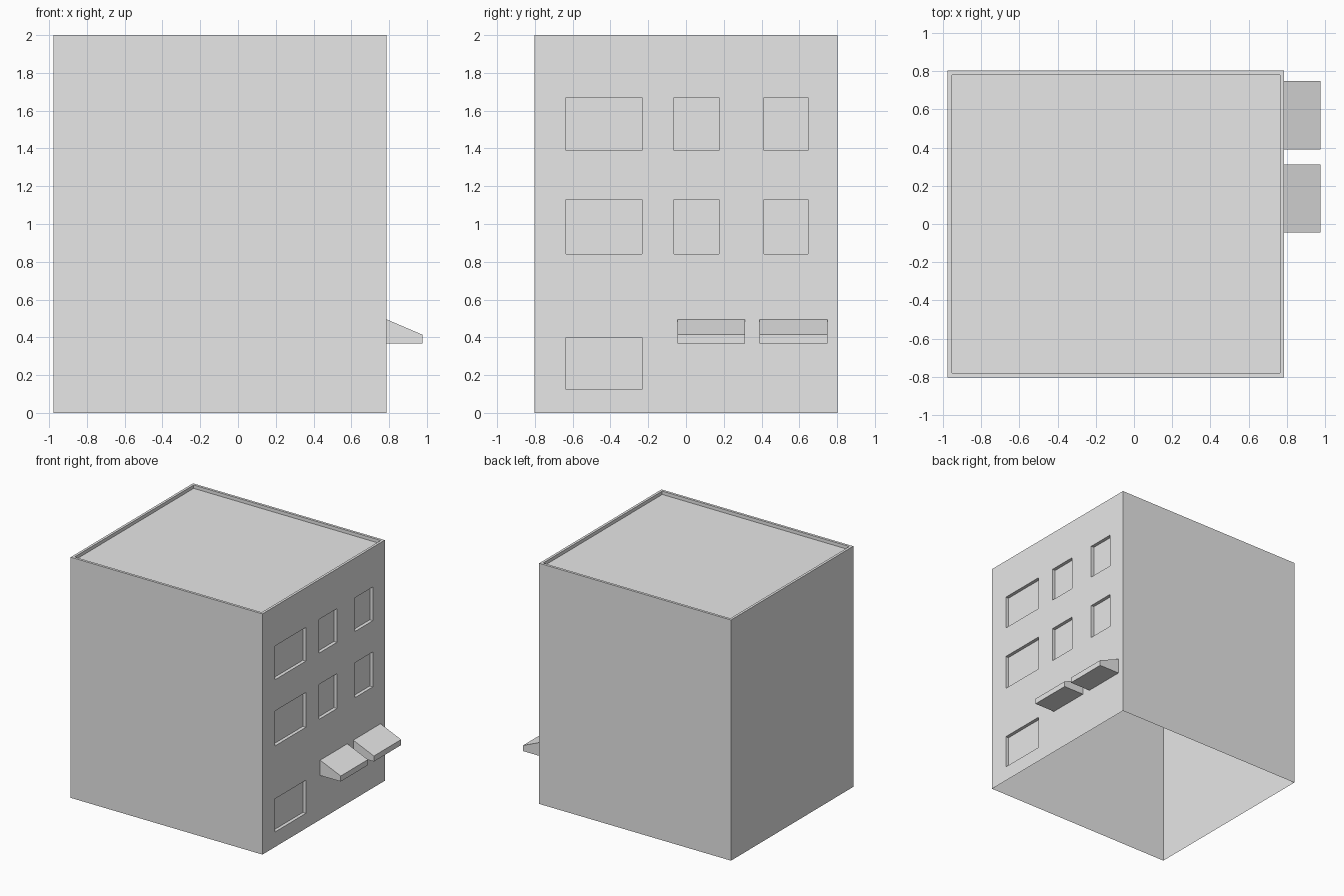
import bpy
import bmesh
from mathutils import Vector

old = bpy.data.objects.get("Cube")
if old:
    bpy.data.objects.remove(old, do_unlink=True)

GREY = (0.8, 0.8, 0.8, 1.0)
plaster = bpy.data.materials.new("plain grey")
plaster.use_nodes = True
plaster.diffuse_color = GREY
plaster.node_tree.nodes["Principled BSDF"].inputs["Base Color"].default_value = GREY

LEFT, RIGHT, HALF_DEPTH, HEIGHT = -0.976, 0.787, 0.803, 2.0
RIM, RECESS = 0.03, 0.028


def add_object(name, bm):
    mesh = bpy.data.meshes.new(name)
    bm.to_mesh(mesh)
    bm.free()
    mesh.materials.append(plaster)
    obj = bpy.data.objects.new(name, mesh)
    bpy.context.collection.objects.link(obj)
    return obj


def facing(bm, direction):
    return [f for f in bm.faces if f.normal.dot(Vector(direction)) > 0.99]


def sink(bm, faces):
    """Push each face straight inward, leaving reveals around it."""
    bmesh.ops.inset_individual(bm, faces=faces, thickness=0, depth=-RECESS)


# Building shell: thin walls, open underneath
bm = bmesh.new()
bmesh.ops.create_cube(bm, size=1)
bmesh.ops.scale(bm, vec=(RIGHT - LEFT, 2 * HALF_DEPTH, HEIGHT), verts=bm.verts)
bmesh.ops.translate(bm, vec=((LEFT + RIGHT) / 2, 0, HEIGHT / 2), verts=bm.verts)
bm.normal_update()
bmesh.ops.delete(bm, geom=facing(bm, (0, 0, -1)), context='FACES_ONLY')

# Roof: narrow parapet around a sunken deck
roof = facing(bm, (0, 0, 1))
bmesh.ops.inset_individual(bm, faces=roof, thickness=RIM, depth=0)
sink(bm, roof)

# Windows: columns along y and rows along z on the right wall
columns = [(-0.635, -0.233), (-0.063, 0.175), (0.413, 0.646)]
rows = [(0.125, 0.40), (0.84, 1.13), (1.39, 1.67)]


def wall_faces():
    bm.normal_update()
    return [f for f in facing(bm, (1, 0, 0)) if f.calc_center_median().x > RIGHT - 0.001]


for axis, spans in (((0, 1, 0), columns), ((0, 0, 1), rows)):
    for cut in [c for span in spans for c in span]:
        faces = wall_faces()
        edges = {e for f in faces for e in f.edges}
        verts = {v for f in faces for v in f.verts}
        bmesh.ops.bisect_plane(bm, geom=faces + list(edges) + list(verts),
                               plane_co=Vector(axis) * cut, plane_no=axis)


def is_window(face):
    c = face.calc_center_median()
    for i, (y0, y1) in enumerate(columns):
        for j, (z0, z1) in enumerate(rows):
            # The ground floor has only the first window
            if y0 < c.y < y1 and z0 < c.z < z1 and (j > 0 or i == 0):
                return True
    return False


sink(bm, [f for f in wall_faces() if is_window(f)])
add_object("building_shell", bm)


# Awnings: wedge profile extruded along the right wall
def awning(name, y0, y1):
    profile = [(RIGHT, 0.368), (0.976, 0.368), (0.976, 0.414), (RIGHT, 0.495)]
    bm = bmesh.new()
    face = bm.faces.new([bm.verts.new((x, y0, z)) for x, z in profile])
    ext = bmesh.ops.extrude_face_region(bm, geom=[face])
    moved = [g for g in ext["geom"] if isinstance(g, bmesh.types.BMVert)]
    bmesh.ops.translate(bm, vec=(0, y1 - y0, 0), verts=moved)
    bmesh.ops.recalc_face_normals(bm, faces=bm.faces)
    add_object(name, bm)


awning("awning_front", -0.045, 0.312)
awning("awning_back", 0.39, 0.748)
